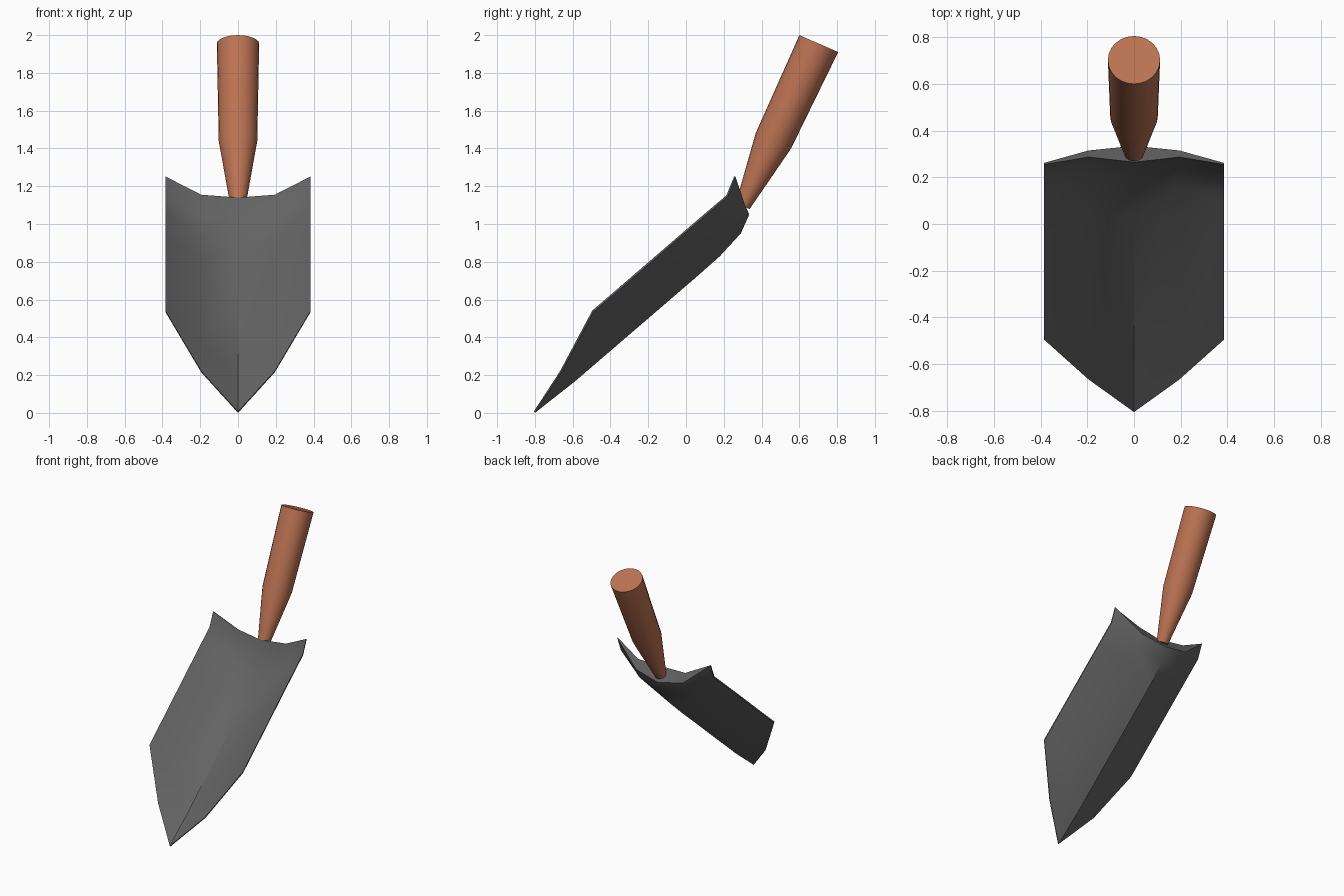
import bpy, bmesh, math
from mathutils import Vector

if "Cube" in bpy.data.objects:
    bpy.data.objects.remove(bpy.data.objects["Cube"])


def material(name, rgb):
    m = bpy.data.materials.new(name)
    m.diffuse_color = (*rgb, 1)
    m.use_nodes = True
    m.node_tree.nodes["Principled BSDF"].inputs["Base Color"].default_value = m.diffuse_color
    return m


def finish(bm, name, mat):
    bmesh.ops.recalc_face_normals(bm, faces=bm.faces)
    me = bpy.data.meshes.new(name)
    bm.to_mesh(me)
    bm.free()
    ob = bpy.data.objects.new(name, me)
    bpy.context.collection.objects.link(ob)
    me.materials.append(mat)
    bpy.ops.object.select_all(action='DESELECT')
    ob.select_set(True)
    bpy.context.view_layer.objects.active = ob
    bpy.ops.object.shade_smooth_by_angle(angle=math.radians(30))
    return ob


steel = material("dark grey steel", (0.125, 0.125, 0.125))
wood = material("reddish brown wood", (0.5, 0.17, 0.085))

# Blade: rows of (y, z) from tip to heel, columns centre / middle / edge
xs = (0, 0.195, 0.385)
under = [
    [(-0.80, 0.00), (-0.66, 0.215), (-0.49, 0.535)],
    [(-0.59, 0.165), (-0.50, 0.352), (-0.40, 0.612)],
    [(0.05, 0.715), (0.02, 0.798), (-0.02, 0.94)],
    [(0.18, 0.83), (0.17, 0.925), (0.12, 1.06)],
    [(0.29, 0.95), (0.27, 1.01), (0.22, 1.145)],
    [(0.335, 1.05), (0.315, 1.09), (0.262, 1.25)],
]
# the upper skin follows the lower one, swelling into a socket at the heel
socket = {(3, 0): (0.14, 0.885), (4, 0): (0.225, 1.04), (4, 1): (0.258, 1.03),
          (5, 0): (0.265, 1.14), (5, 1): (0.287, 1.155), (5, 2): (0.255, 1.252)}
upper = [[socket.get((r, c), (y - 0.006, z + 0.007))
          for c, (y, z) in enumerate(row)] for r, row in enumerate(under)]


def point(rows, r, c):
    s = -1 if c < 0 else 1
    return (s * xs[abs(c)], *rows[r][abs(c)])


bm = bmesh.new()
cols = range(-2, 3)
lo, up = [[[bm.verts.new(point(rows, r, c)) for c in cols]
           for r in range(len(under))] for rows in (under, upper)]
for grid in (lo, up):
    for r in range(len(under) - 1):
        for c in range(4):
            bm.faces.new((grid[r][c], grid[r][c + 1],
                          grid[r + 1][c + 1], grid[r + 1][c]))
# close the rim between both skins
for c in range(4):
    for r in (0, -1):
        bm.faces.new((lo[r][c], lo[r][c + 1], up[r][c + 1], up[r][c]))
for r in range(len(under) - 1):
    for c in (0, -1):
        bm.faces.new((lo[r][c], lo[r + 1][c], up[r + 1][c], up[r][c]))
finish(bm, "blade", steel)

# Handle: tapered round grip along a leaning axis
axis = Vector((0, 0.40, 0.916)).normalized()
side = Vector((1, 0, 0))
back = axis.cross(side)
rings = [(Vector((0, 0.30, 1.095)), 0.04),
         (Vector((0, 0.4625, 1.44)), 0.102),
         (Vector((0, 0.703, 1.955)), 0.112)]
n = 24
bm = bmesh.new()
loops = []
for centre, rad in rings:
    loops.append([bm.verts.new(centre + rad * (side * math.cos(a) + back * math.sin(a)))
                  for a in (2 * math.pi * i / n for i in range(n))])
for a, b in zip(loops, loops[1:]):
    for i in range(n):
        j = (i + 1) % n
        bm.faces.new((a[i], a[j], b[j], b[i]))
bm.faces.new(loops[0])
bm.faces.new(loops[-1])
finish(bm, "handle", wood)
